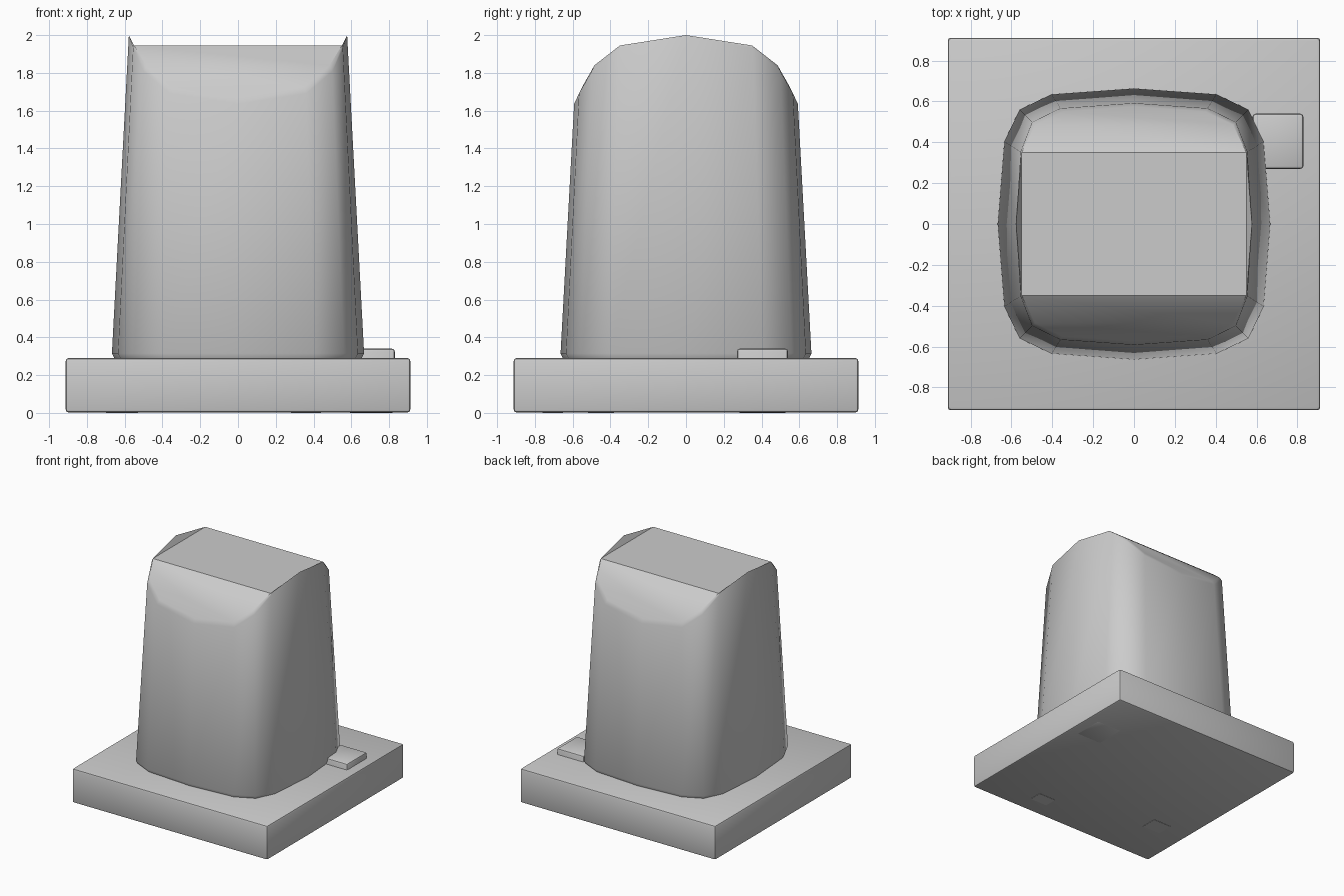
import bpy, bmesh

if "Cube" in bpy.data.objects:
    bpy.data.objects.remove(bpy.data.objects["Cube"])


def finish(name, bm):
    bmesh.ops.recalc_face_normals(bm, faces=bm.faces[:])
    mesh = bpy.data.meshes.new(name)
    bm.to_mesh(mesh)
    bm.free()
    ob = bpy.data.objects.new(name, mesh)
    bpy.context.collection.objects.link(ob)
    bpy.context.view_layer.objects.active = ob
    bpy.ops.object.select_all(action='DESELECT')
    ob.select_set(True)
    bpy.ops.object.shade_smooth_by_angle(angle=0.6)
    return ob


def box(name, lo, hi, bevel):
    bm = bmesh.new()
    bmesh.ops.create_cube(bm, size=1)
    for v in bm.verts:
        for i in range(3):
            v.co[i] = lo[i] + (v.co[i] + 0.5) * (hi[i] - lo[i])
    if bevel:
        bmesh.ops.bevel(bm, geom=bm.edges[:], offset=bevel, segments=2,
                        profile=0.5, affect='EDGES')
    return finish(name, bm)


# square base slab
box("base_slab", (-0.912, -0.912, 0.002), (0.912, 0.912, 0.29), 0.015)

# small tab beside the pillar, running down through the slab
box("side_tab", (0.58, 0.27, 0.0), (0.83, 0.54, 0.34), 0.015)

# flush pads under the slab
box("foot_pad_front", (0.28, -0.76, 0.0), (0.44, -0.65, 0.1), 0)
box("foot_pad_left", (-0.70, -0.52, 0.0), (-0.53, -0.38, 0.1), 0)

# tapered pillar: one quadrant of the cross-section is (x, y, rim height), run from front to right side
quadrant = [(0, -0.575, 1.67), (0.35, -0.55, 1.725), (0.485, -0.485, 1.84),
            (0.55, -0.35, 1.945), (0.578, 0, 2.0)]
right = quadrant + [(x, -y, z) for x, y, z in quadrant[-2::-1]]
outline = right + [(-x, y, z) for x, y, z in right[-2:0:-1]]
n = len(outline)


def flare(z):
    # scale relative to the section at the rim's highest point
    return 1 + 0.153 * (2.0 - z) / 1.7


bm = bmesh.new()
rings = []
for scale, z in ((1.13, 0.285), (1.155, 0.315)):
    rings.append([bm.verts.new((x * scale, y * scale, z)) for x, y, _ in outline])
outer, inner = [], []
for x, y, h in outline:
    soft = (2.0 - h) / 0.33
    drop = 0.004 + 0.03 * min(1, soft * 2)
    s = 1 + 0.03 * min(1, soft * 2)
    outer.append(bm.verts.new((x * s, y * s, h - drop)))
    inner.append(bm.verts.new((x, y, h)))
rings += [outer, inner]
for a, b in zip(rings, rings[1:]):
    for i in range(n):
        j = (i + 1) % n
        bm.faces.new((a[i], a[j], b[j], b[i]))
bm.faces.new(rings[0][::-1])

# saddle top made of strips across x, with a raised point on each side
mid = n // 2
peak = mid // 2
bm.faces.new((inner[0], inner[1], inner[-1]))
bm.faces.new((inner[mid], inner[mid + 1], inner[mid - 1]))
levels = [i for i in range(1, mid) if i != peak]
for a, b in zip(levels, levels[1:]):
    bm.faces.new((inner[a], inner[b], inner[n - b], inner[n - a]))
for p in (peak, n - peak):
    bm.faces.new((inner[p - 1], inner[p], inner[p + 1]))
finish("pillar", bm)
